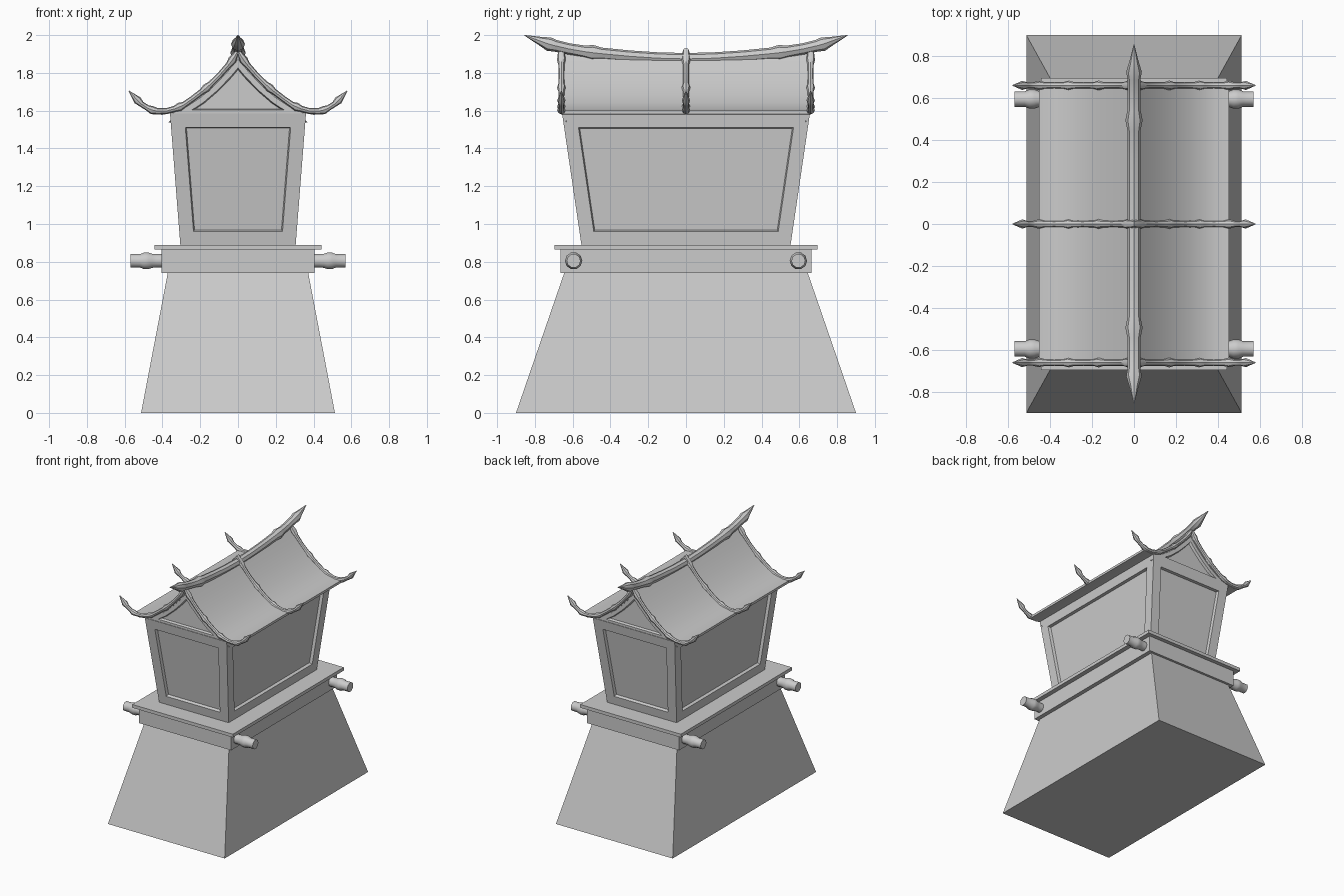
import bpy, bmesh, math
from mathutils import Vector

if "Cube" in bpy.data.objects:
    bpy.data.objects.remove(bpy.data.objects["Cube"])


def finish(name, bm, angle=None):
    bmesh.ops.recalc_face_normals(bm, faces=bm.faces[:])
    me = bpy.data.meshes.new(name)
    bm.to_mesh(me)
    bm.free()
    if angle:
        me.shade_smooth()
        me.set_sharp_from_angle(angle=math.radians(angle))
    ob = bpy.data.objects.new(name, me)
    bpy.context.collection.objects.link(ob)
    return ob


def recess(bm, faces, border, depth, bevel=0.006):
    """Sunken panel with a slightly sloped inner rim."""
    bmesh.ops.recalc_face_normals(bm, faces=bm.faces[:])
    bmesh.ops.inset_individual(bm, faces=faces, thickness=border, use_even_offset=True)
    bmesh.ops.inset_individual(bm, faces=faces, thickness=bevel, depth=-depth,
                               use_even_offset=True)


def frustum(name, z0, x0, y0, z1, x1, y1, panel=None):
    bm = bmesh.new()
    bmesh.ops.create_cube(bm, size=2)
    for v in bm.verts:
        top = v.co.z > 0
        hx, hy, z = (x1, y1, z1) if top else (x0, y0, z0)
        v.co = (math.copysign(hx, v.co.x), math.copysign(hy, v.co.y), z)
    if panel:
        bm.normal_update()
        recess(bm, [f for f in bm.faces if abs(f.normal.z) < 0.5], *panel)
    return finish(name, bm)


def prism(name, outline, half_y, panel=None, angle=None):
    """Extrude an xz outline along y."""
    bm = bmesh.new()
    f = bm.faces.new([bm.verts.new((x, -half_y, z)) for x, z in outline])
    ext = bmesh.ops.extrude_face_region(bm, geom=[f], use_keep_orig=True)
    for v in ext["geom"]:
        if isinstance(v, bmesh.types.BMVert):
            v.co.y = half_y
    bm.normal_update()
    if panel:
        recess(bm, [f for f in bm.faces if abs(f.normal.y) > 0.9], *panel)
    return finish(name, bm, angle)


def pole(name, stations, axis, offset, sides=8):
    """Bamboo pole: stations are (u, z, radius) in the plane of the given axis."""
    def place(u, z):
        return Vector((u, offset, z)) if axis == "x" else Vector((offset, u, z))
    side = Vector((0, 1, 0)) if axis == "x" else Vector((1, 0, 0))
    pts = [place(u, z) for u, z, r in stations]
    bm = bmesh.new()
    rings = []
    for i, p in enumerate(pts):
        t = (pts[min(i + 1, len(pts) - 1)] - pts[max(i - 1, 0)]).normalized()
        n = t.cross(side)
        r = stations[i][2]
        rings.append([bm.verts.new(p + r * (math.cos(a) * side + math.sin(a) * n))
                      for a in (2 * math.pi * k / sides for k in range(sides))])
    for a, b in zip(rings, rings[1:]):
        for k in range(sides):
            j = (k + 1) % sides
            bm.faces.new((a[k], a[j], b[j], b[k]))
    bm.faces.new(rings[0])
    bm.faces.new(rings[-1])
    return finish(name, bm, 40)


def mirrored(half):
    """Half stations starting at or beyond u = 0 -> full symmetric list."""
    return [(-u, *r) for u, *r in reversed(half) if u > 0] + half


# Pedestal, beam block and floor slab
frustum("stone_base", 0, 0.513, 0.9, 0.74, 0.372, 0.645)
frustum("beam_block", 0.74, 0.405, 0.664, 0.866, 0.405, 0.664)
frustum("floor_slab", 0.864, 0.442, 0.696, 0.89, 0.442, 0.696)

# Flared house with sunken panels on all four walls
frustum("house_walls", 0.885, 0.305, 0.553, 1.585, 0.36, 0.656, panel=(0.075, 0.022))

# Curved roof sheet
curve = [(0, 1.898), (0.06, 1.825), (0.13, 1.752), (0.2, 1.69), (0.27, 1.643),
         (0.34, 1.61), (0.4, 1.598), (0.452, 1.6)]
top = mirrored(curve)
under = mirrored([(x, z - 0.028 + 0.02 * x) for x, z in curve])
prism("roof", top + under[::-1], 0.66, angle=30)

# Gable block under the roof, with sunken triangles at both ends
gable_top = [(x, z) for x, z in under if abs(x) < 0.36]
prism("gable", [(0.358, 1.575), (-0.358, 1.575)] + gable_top, 0.652, panel=(0.028, 0.02))

# Three curved roof ribs with upturned pointed tips
rib = [(0, 1.915, 0.017), (0.03, 1.868, 0.023), (0.05, 1.842, 0.016),
       (0.1, 1.785, 0.015), (0.145, 1.741, 0.016), (0.168, 1.72, 0.023),
       (0.19, 1.702, 0.016), (0.24, 1.664, 0.015), (0.285, 1.632, 0.016),
       (0.31, 1.62, 0.023), (0.335, 1.61, 0.016), (0.38, 1.598, 0.015),
       (0.425, 1.597, 0.016), (0.455, 1.603, 0.022), (0.48, 1.615, 0.015),
       (0.51, 1.634, 0.015), (0.532, 1.655, 0.022), (0.578, 1.705, 0.002)]
for label, y in (("front", -0.66), ("middle", 0), ("back", 0.66)):
    pole(label + "_roof_rib", mirrored(rib), "x", y)

# Sagging ridge pole
ridge = [(0, 1.874, 0.031), (0.15, 1.878, 0.031), (0.3, 1.888, 0.031),
         (0.45, 1.902, 0.032), (0.495, 1.907, 0.041), (0.54, 1.913, 0.032),
         (0.62, 1.927, 0.03), (0.69, 1.943, 0.031), (0.725, 1.952, 0.037),
         (0.775, 1.97, 0.022), (0.855, 1.999, 0.002)]
pole("ridge_pole", mirrored(ridge), "y", 0)

# Carrying poles through the beam block
stub = [(0.43, 0.037), (0.455, 0.039), (0.475, 0.046), (0.497, 0.046),
        (0.52, 0.037), (0.57, 0.037)]
carry = mirrored([(x, 0.805, r) for x, r in stub])
for label, y in (("front", -0.595), ("back", 0.595)):
    pole(label + "_carrying_pole", carry, "x", y, sides=10)
